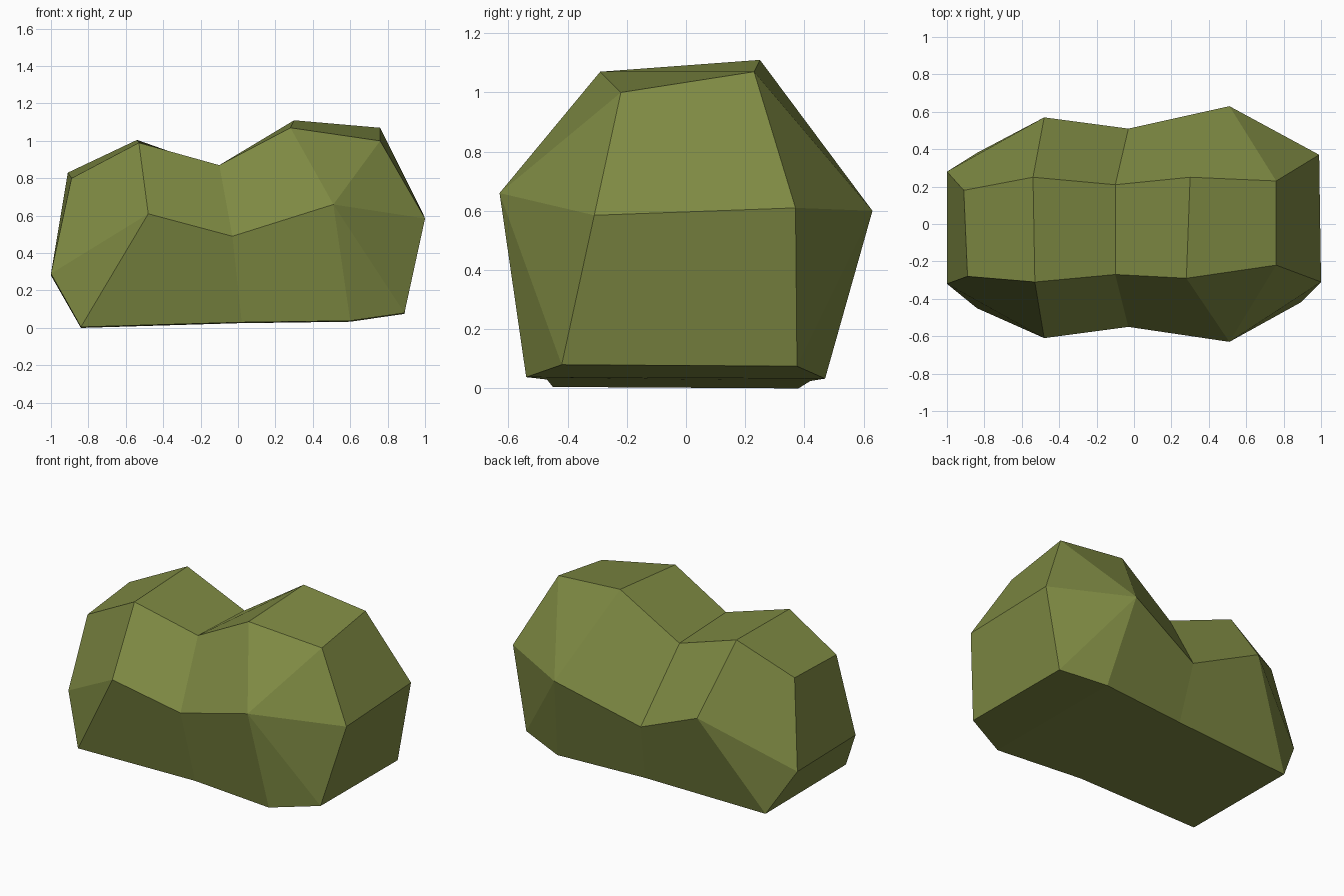
import bpy
import bmesh

if "Cube" in bpy.data.objects:
    bpy.data.objects.remove(bpy.data.objects["Cube"])

# Leaf colour
leaf = bpy.data.materials.new("olive_green_leaf")
leaf.diffuse_color = (0.21, 0.254, 0.056, 1.0)
leaf.use_nodes = True
leaf.node_tree.nodes["Principled BSDF"].inputs["Base Color"].default_value = leaf.diffuse_color

# Bush cross-sections from left to right, each running
# front bottom, front middle, front top, back top, back middle, back bottom
base_f, base_b = (-0.84, -0.45, 0.005), (-0.84, 0.38, 0.0)
sections = [
    [base_f, (-1.0, -0.32, 0.29), (-0.89, -0.28, 0.80),
     (-0.91, 0.18, 0.83), (-1.0, 0.28, 0.28), base_b],
    [base_f, (-0.48, -0.61, 0.61), (-0.53, -0.31, 0.99),
     (-0.54, 0.25, 1.005), (-0.48, 0.57, 0.60), base_b],
    [(0.02, -0.47, 0.03), (-0.03, -0.55, 0.49), (-0.10, -0.27, 0.87),
     (-0.10, 0.21, 0.85), (-0.03, 0.51, 0.40), (0.0, 0.42, 0.025)],
    [(0.60, -0.54, 0.038), (0.51, -0.63, 0.66), (0.28, -0.29, 1.07),
     (0.30, 0.25, 1.11), (0.51, 0.63, 0.60), (0.60, 0.47, 0.033)],
    [(0.89, -0.42, 0.08), (1.0, -0.31, 0.585), (0.76, -0.22, 1.0),
     (0.76, 0.23, 1.07), (0.99, 0.37, 0.61), (0.89, 0.375, 0.075)],
]

bm = bmesh.new()
shared = {}


def vert(co):
    if co not in shared:
        shared[co] = bm.verts.new(co)
    return shared[co]


def face(*verts):
    unique = list(dict.fromkeys(verts))
    if len(unique) > 2:
        bm.faces.new(unique)


rings = [[vert(co) for co in section] for section in sections]

# Skin between neighbouring cross-sections
for i, (a, b) in enumerate(zip(rings, rings[1:])):
    for k in range(6):
        n = (k + 1) % 6
        if i == 3 and k in (0, 3):        # creases fan out from the bulge
            face(a[n], b[n], b[k])
            face(a[n], b[k], a[k])
        elif i == 3 and k in (1, 4):
            face(a[k], a[n], b[n])
            face(a[k], b[n], b[k])
        else:
            face(a[k], a[n], b[n], b[k])

# Two facets close each end
for r in (rings[0], rings[-1]):
    face(r[0], r[1], r[4], r[5])
    face(r[1], r[2], r[3], r[4])

bmesh.ops.recalc_face_normals(bm, faces=bm.faces[:])
mesh = bpy.data.meshes.new("bush")
bm.to_mesh(mesh)
bm.free()
mesh.materials.append(leaf)
bush = bpy.data.objects.new("bush", mesh)
bpy.context.collection.objects.link(bush)
